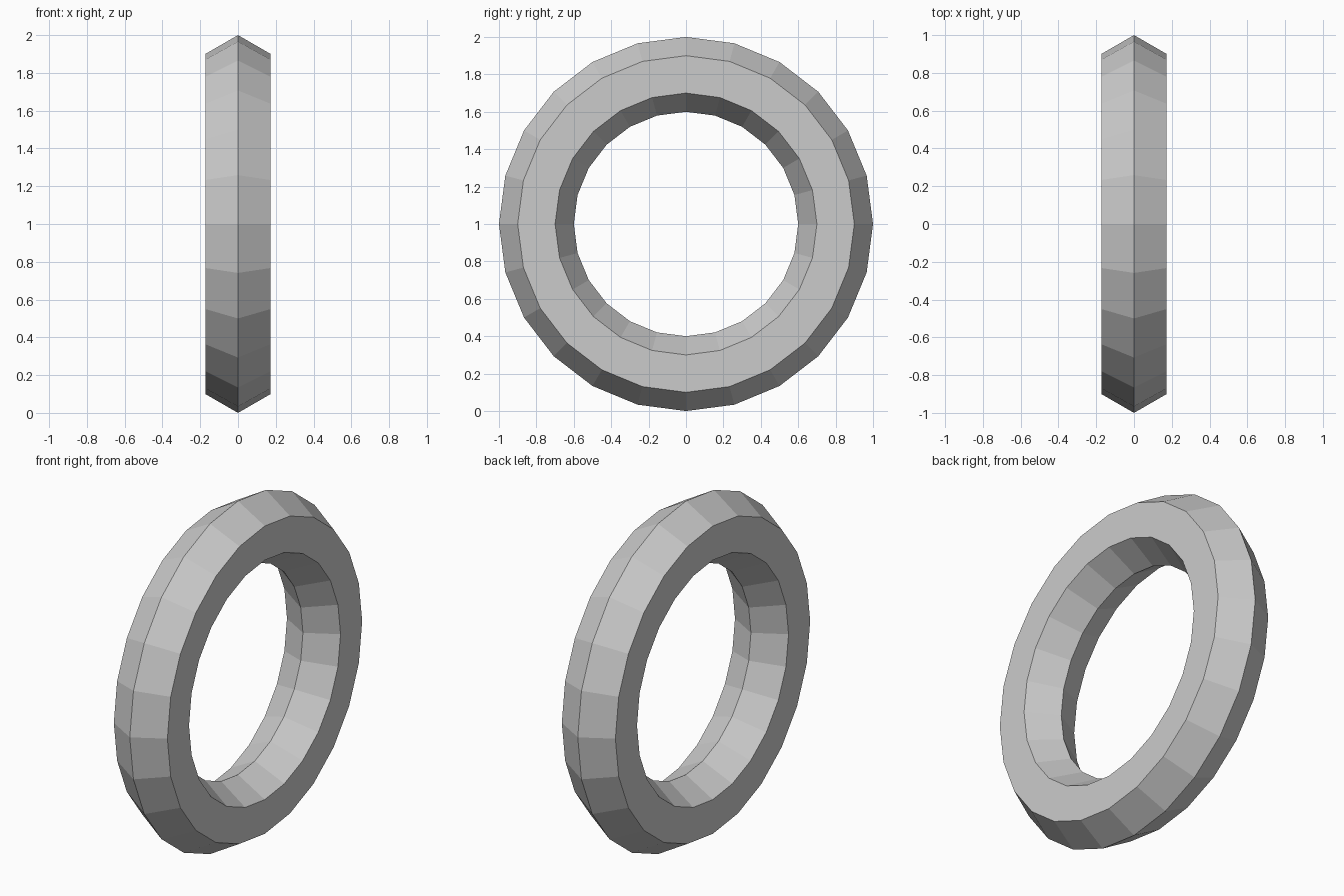
import bpy
from math import pi

if "Cube" in bpy.data.objects:
    bpy.data.objects.remove(bpy.data.objects["Cube"])

# Low-poly ring: 24 segments around, hexagonal cross-section, standing upright
bpy.ops.mesh.primitive_torus_add(
    major_radius=0.8, minor_radius=0.2,
    major_segments=24, minor_segments=6,
    location=(0, 0, 1), rotation=(0, pi / 2, 0))
ring = bpy.context.object
ring.name = "ring"
bpy.ops.object.transform_apply(location=True, rotation=True, scale=True)
bpy.ops.object.shade_flat()
